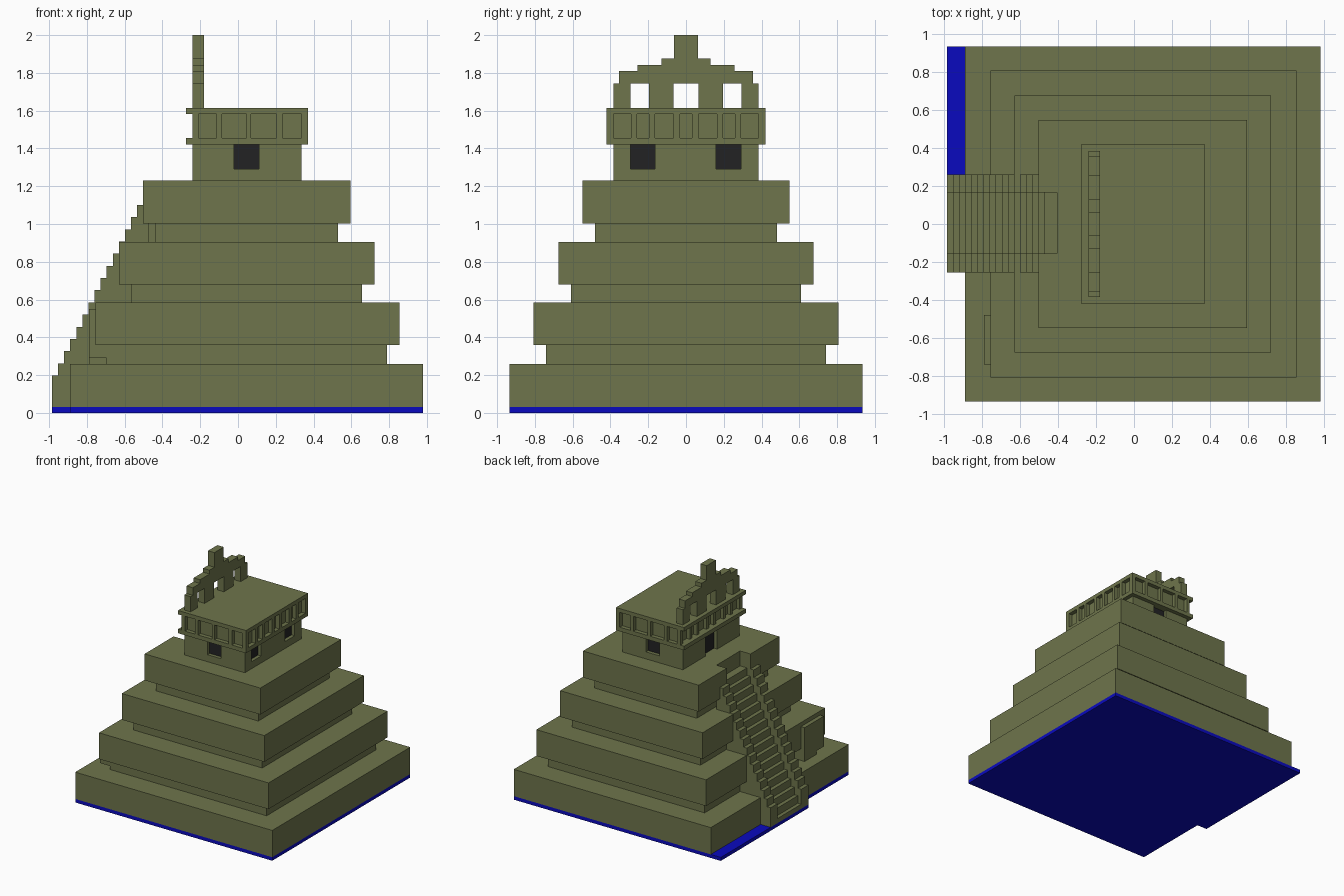
import bpy, bmesh
from mathutils import Vector

if "Cube" in bpy.data.objects:
    bpy.data.objects.remove(bpy.data.objects["Cube"], do_unlink=True)


def material(name, rgb):
    m = bpy.data.materials.new(name)
    m.use_nodes = True
    m.diffuse_color = (*rgb, 1)
    b = m.node_tree.nodes["Principled BSDF"]
    b.inputs["Base Color"].default_value = (*rgb, 1)
    b.inputs["Roughness"].default_value = 0.9
    return m


STONE = material("olive_stone", (0.156, 0.178, 0.072))
BLUE = material("base_blue", (0.003, 0.003, 0.52))
DARK = material("dark_opening", (0.016, 0.016, 0.017))


def finish(bm, name, mat):
    bmesh.ops.recalc_face_normals(bm, faces=bm.faces)
    me = bpy.data.meshes.new(name)
    bm.to_mesh(me)
    bm.free()
    me.materials.append(mat)
    ob = bpy.data.objects.new(name, me)
    bpy.context.collection.objects.link(ob)
    return ob


def prism(name, outline, axis, a, b, mat=STONE):
    """Extrude a 2D outline along an axis from a to b."""
    place = {"x": lambda u, v: (a, u, v),
             "y": lambda u, v: (u, a, v),
             "z": lambda u, v: (u, v, a)}[axis]
    bm = bmesh.new()
    face = bm.faces.new([bm.verts.new(place(u, v)) for u, v in outline])
    geom = bmesh.ops.extrude_face_region(bm, geom=[face])["geom"]
    shift = Vector([(b - a) * (axis == k) for k in "xyz"])
    bmesh.ops.translate(bm, vec=shift,
                        verts=[g for g in geom if isinstance(g, bmesh.types.BMVert)])
    return finish(bm, name, mat)


def boxes(name, items, mat=STONE):
    """One object from boxes given as (x0, x1, y0, y1, z0, z1)."""
    bm = bmesh.new()
    for x0, x1, y0, y1, z0, z1 in items:
        vs = bmesh.ops.create_cube(bm, size=1)["verts"]
        for v in vs:
            v.co = (x1 if v.co.x > 0 else x0,
                    y1 if v.co.y > 0 else y0,
                    z1 if v.co.z > 0 else z0)
    return finish(bm, name, mat)


# Stair dimensions
STAIR_X, END_X = -0.985, -0.405
SY0, SY1 = -0.155, 0.165
RUN, RISE = 0.0322, 0.0645

# Blue base with one corner left out beside the stair
prism("base_plate", [(-0.985, 0.935), (-0.985, -0.255), (-0.89, -0.255),
                     (-0.89, -0.935), (0.98, -0.935), (0.98, 0.935)],
      "z", 0, 0.03, BLUE)

# Terraces and the recessed bands between them, slotted for the stair
TIERS = [("terrace_1", -0.89, 0.98, 0.935, 0.03, 0.26),
         ("band_1", -0.695, 0.79, 0.74, 0.26, 0.36),
         ("terrace_2", -0.755, 0.855, 0.807, 0.36, 0.585),
         ("band_2", -0.565, 0.657, 0.61, 0.585, 0.68),
         ("terrace_3", -0.63, 0.722, 0.675, 0.68, 0.905),
         ("band_3", -0.44, 0.53, 0.482, 0.905, 1.003),
         ("terrace_4", -0.503, 0.595, 0.547, 1.003, 1.23)]
for name, x0, x1, hy, z0, z1 in TIERS:
    prism(name, [(x0, -hy), (x1, -hy), (x1, hy), (x0, hy), (x0, SY1),
                 (END_X, SY1), (END_X, SY0), (x0, SY0)], "z", z0, z1)


def stair_outline(first_top, count, end_x):
    pts = [(STAIR_X, 0.03)]
    for i in range(count):
        x, z = STAIR_X + i * RUN, first_top + i * RISE
        pts += [(x, z), (x + RUN, z)]
    pts[-1] = (end_x, pts[-1][1])
    return pts + [(end_x, 0.03)]


# Stair and its stepped side walls
prism("stair", stair_outline(0.07, 17, END_X), "y", SY0, SY1)
prism("stair_wall_left", stair_outline(0.198, 16, -0.47), "y", SY1, 0.26)
prism("stair_wall_right", stair_outline(0.198, 16, -0.47), "y", -0.255, SY0)

# Side block against the second terrace
boxes("side_block", [(-0.79, -0.695, -0.64, -0.48, 0.26, 0.55),
                     (-0.79, -0.695, -0.74, -0.64, 0.29, 0.55)])

# Temple: dark core behind walls with window and door openings
Z0, ZS, Z1 = 1.23, 1.29, 1.42
boxes("temple_core", [(-0.21, 0.305, -0.355, 0.355, Z0, Z1)], DARK)
walls = []
for y0, y1 in ((-0.385, -0.355), (0.355, 0.385)):
    walls += [(-0.24, -0.02, y0, y1, Z0, Z1), (0.11, 0.335, y0, y1, Z0, Z1),
              (-0.02, 0.11, y0, y1, Z0, ZS)]
for y0, y1, top in ((-0.355, -0.295, Z1), (-0.295, -0.165, ZS), (-0.165, 0.16, Z1),
                    (0.16, 0.29, ZS), (0.29, 0.355, Z1)):
    walls.append((0.305, 0.335, y0, y1, Z0, top))
for y0, y1 in ((-0.355, -0.08), (0.08, 0.355)):
    walls.append((-0.24, -0.21, y0, y1, Z0, Z1))
boxes("temple_walls", walls)

# Frieze: two slabs, a recessed core and posts between them
F0, F1 = 1.455, 1.582
boxes("frieze_slabs", [(-0.275, 0.37, -0.42, 0.42, 1.42, F0),
                       (-0.275, 0.37, -0.42, 0.42, F1, 1.615)])
boxes("frieze_core", [(-0.21, 0.335, -0.385, 0.385, F0, F1)])
posts = []
for x0, x1 in ((-0.24, -0.21), (-0.115, -0.085), (0.045, 0.07),
               (0.205, 0.235), (0.335, 0.37)):
    posts += [(x0, x1, -0.42, -0.385, F0, F1), (x0, x1, 0.385, 0.42, F0, F1)]
for y0, y1 in ((-0.29, -0.26), (-0.195, -0.165), (-0.065, -0.033),
               (0.033, 0.065), (0.165, 0.195), (0.26, 0.29)):
    posts += [(0.335, 0.37, y0, y1, F0, F1), (-0.24, -0.21, y0, y1, F0, F1)]
boxes("frieze_posts", posts)

# Roof comb: stepped silhouette with three openings
half = [(0.065, 1.615), (0.065, 1.745), (0.195, 1.745), (0.195, 1.615),
        (0.293, 1.615), (0.293, 1.745)]
outer = [(0.385, 1.615), (0.385, 1.745), (0.355, 1.745), (0.355, 1.81),
         (0.258, 1.81), (0.258, 1.842), (0.13, 1.842), (0.13, 1.875),
         (0.063, 1.875), (0.063, 2.0)]
inner = [(0.065, 1.745), (0.065, 1.615), (0.195, 1.615), (0.195, 1.745),
         (0.293, 1.745), (0.293, 1.615)]
right = inner + outer
prism("roof_comb", right + [(-y, z) for y, z in reversed(right)], "x", -0.24, -0.18)
